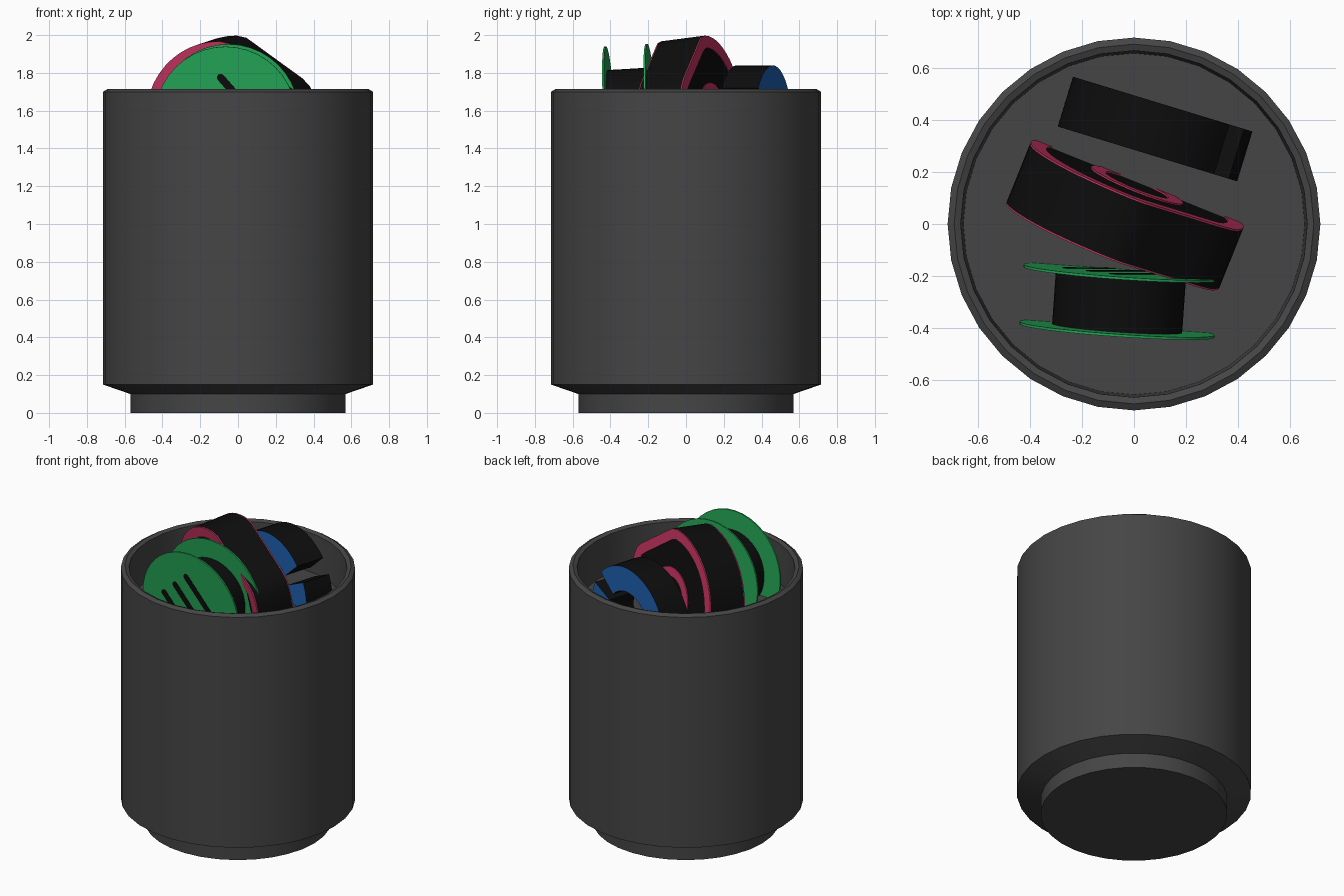
import bpy, bmesh, math
from mathutils import Vector, Matrix

if "Cube" in bpy.data.objects:
    bpy.data.objects.remove(bpy.data.objects["Cube"])


def material(name, rgb):
    m = bpy.data.materials.new(name)
    m.diffuse_color = (*rgb, 1)
    m.use_nodes = True
    m.node_tree.nodes["Principled BSDF"].inputs["Base Color"].default_value = m.diffuse_color
    return m


GREY = material("charcoal", (0.06, 0.06, 0.06))
BLACK = material("black", (0.004, 0.004, 0.004))
GREEN = material("green", (0.017, 0.38, 0.09))
PINK = material("crimson", (0.58, 0.035, 0.12))
BLUE = material("blue", (0.013, 0.12, 0.45))


def finish(name, bm, mats, matrix=Matrix()):
    bmesh.ops.recalc_face_normals(bm, faces=bm.faces)
    me = bpy.data.meshes.new(name)
    bm.to_mesh(me)
    bm.free()
    for m in mats:
        me.materials.append(m)
    ob = bpy.data.objects.new(name, me)
    ob.matrix_world = matrix
    bpy.context.collection.objects.link(ob)
    bpy.ops.object.select_all(action='DESELECT')
    ob.select_set(True)
    bpy.context.view_layer.objects.active = ob
    bpy.ops.object.shade_smooth_by_angle(angle=math.radians(25))
    return ob


def frame(centre, front):
    """Local x runs right, y runs up and z runs along the front axis."""
    w = Vector(front).normalized()
    u = (-w).cross(Vector((0, 0, 1))).normalized()
    v = u.cross(-w)
    m = Matrix((u, v, w)).transposed().to_4x4()
    m.translation = Vector(centre)
    return m


def arc(r, a0=0, a1=360, n=40, flat=None):
    """Circle or arc points; flat = (angle, distance) cuts one side straight."""
    full = a1 - a0 == 360
    pts = []
    for i in range(n if full else n + 1):
        a = math.radians(a0 + (a1 - a0) * i / n)
        d = r
        if flat:
            c = math.cos(a - math.radians(flat[0]))
            if c > 0:
                d = min(r, flat[1] / c)
        pts.append((d * math.cos(a), d * math.sin(a)))
    return pts


def prism(name, outer, z0, z1, mats, matrix, inner=None, closed=True):
    """Extruded outline, optionally hollow; caps take the last material."""
    bm = bmesh.new()
    rings = [[bm.verts.new((x, y, z)) for x, y in pts]
             for pts in (outer, inner) if pts for z in (z0, z1)]
    n = len(outer)
    cap = len(mats) - 1

    def bridge(a, b, idx):
        for i in range(n if closed else n - 1):
            j = (i + 1) % n
            bm.faces.new((a[i], a[j], b[j], b[i])).material_index = idx

    bridge(rings[0], rings[1], 0)
    if inner:
        bridge(rings[2], rings[3], 0)
        bridge(rings[0], rings[2], cap)
        bridge(rings[1], rings[3], cap)
        if not closed:
            for i in (0, -1):
                bm.faces.new([rings[k][i] for k in (0, 1, 3, 2)])
    else:
        for r in rings:
            bm.faces.new(r).material_index = cap
    return finish(name, bm, mats, matrix)


# Container: lathed profile with stepped foot, chamfers and raised inner floor
profile = [(0.57, 0), (0.57, 0.10), (0.715, 0.15), (0.715, 1.70), (0.69, 1.715),
           (0.665, 1.705), (0.655, 1.45)]
bm = bmesh.new()
SIDES = 32
loops = [[bm.verts.new((r * math.cos(2 * math.pi * i / SIDES),
                        r * math.sin(2 * math.pi * i / SIDES), z))
          for i in range(SIDES)] for r, z in profile]
for a, b in zip(loops, loops[1:]):
    for i in range(SIDES):
        j = (i + 1) % SIDES
        bm.faces.new((a[i], a[j], b[j], b[i]))
bm.faces.new(loops[0])
bm.faces.new(loops[-1])
finish("container", bm, [GREY])

# Green reel: two thin flanges on a black hub, with diagonal slots
gm = frame((-0.065, -0.405, 1.565), (-0.07, -0.996, -0.06))
prism("green_reel_hub", arc(0.25), -0.215, -0.005, [BLACK], gm)
direction = Vector((0.66, -0.75)).normalized()
across = Vector((0.75, 0.66)).normalized()
for side, z in (("front", 0.0), ("back", -0.22)):
    prism("green_reel_flange_" + side, arc(0.375), z - 0.005, z + 0.005, [GREEN], gm)
    for k in (-1, 0, 1):
        pts = []
        for end in (1, -1):
            for i in range(7):
                a = math.radians(-90 + 30 * i)
                p = (direction * (end * (0.175 + 0.02 * math.cos(a)))
                     + across * (0.12 * k + end * 0.02 * math.sin(a)))
                pts.append((p.x, p.y))
        prism(f"green_reel_slot_{side}_{k + 2}", pts, z - 0.007, z + 0.007, [BLACK], gm)

# Crimson reel: wide black body with one flat side, coloured rim and hub rings
pm = frame((0.01, 0.145, 1.56), (-0.37, -0.92, -0.12))
cut = (55, 0.383)
prism("crimson_reel_body", arc(0.44, n=48, flat=cut), 0, 0.242, [BLACK], pm)
for side, z in (("back", -0.003), ("front", 0.245)):
    prism("crimson_reel_rim_" + side, arc(0.44, n=48, flat=cut), z - 0.003, z + 0.003,
          [PINK], pm, inner=arc(0.375, n=48, flat=(55, 0.32)))
    prism("crimson_reel_hub_" + side, arc(0.19), z - 0.003, z + 0.003,
          [PINK], pm, inner=arc(0.13))

# Blue reel: black ring with blue faces and a gap at the upper right
bm_ = frame((0.11, 0.46, 1.48), (-0.29, -0.95, 0))
prism("blue_reel_ring", arc(0.36, 42, 385, 44), 0, 0.20, [BLACK, BLUE], bm_,
      inner=arc(0.20, 42, 385, 44), closed=False)
